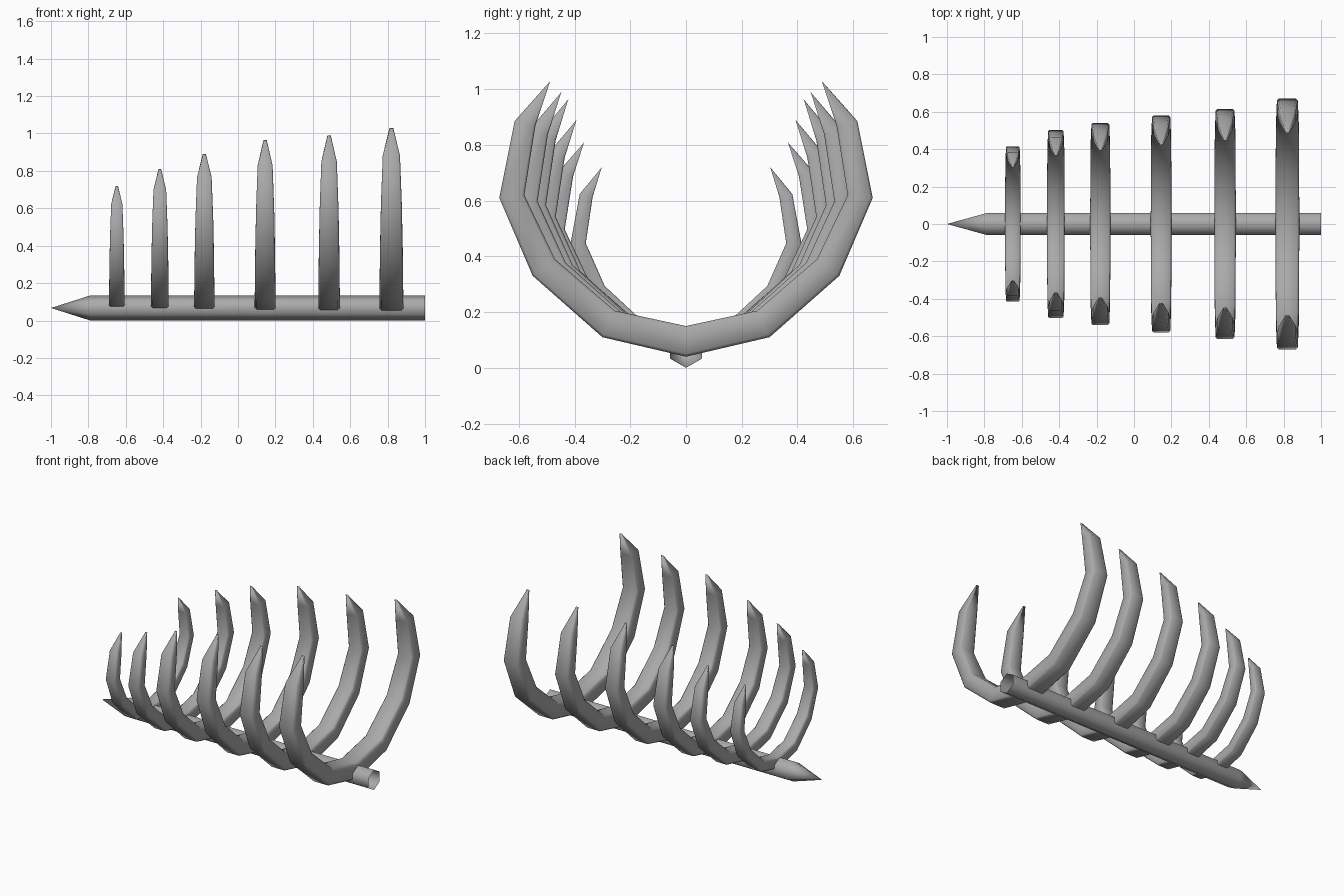
import bpy, bmesh, math

cube = bpy.data.objects.get("Cube")
if cube:
    bpy.data.objects.remove(cube)

bone = bpy.data.materials.new("bone grey")
bone.use_nodes = True
GREY = (0.4, 0.4, 0.4, 1)
bone.diffuse_color = GREY
bone.node_tree.nodes["Principled BSDF"].inputs["Base Color"].default_value = GREY


def loft(name, rings, close_ends):
    """Skin a list of equal-sized rings into one smooth object."""
    bm = bmesh.new()
    loops = [[bm.verts.new(p) for p in ring] for ring in rings]
    for a, b in zip(loops, loops[1:]):
        for i in range(len(a)):
            j = (i + 1) % len(a)
            bm.faces.new((a[i], a[j], b[j], b[i]))
    if close_ends:
        bm.faces.new(loops[0])
        bm.faces.new(loops[-1])
    bmesh.ops.remove_doubles(bm, verts=bm.verts, dist=0.0001)
    bmesh.ops.recalc_face_normals(bm, faces=bm.faces)
    for f in bm.faces:
        f.smooth = True
    mesh = bpy.data.meshes.new(name)
    bm.to_mesh(mesh)
    bm.free()
    mesh.materials.append(bone)
    obj = bpy.data.objects.new(name, mesh)
    bpy.context.collection.objects.link(obj)
    return obj


# Spine: hexagonal tube, open at one end and pointed at the other
def hexagon(x, r):
    return [(x, r * math.sin(k * math.pi / 3), 0.067 + r * math.cos(k * math.pi / 3))
            for k in range(6)]


loft("spine", [hexagon(1, 0.067), hexagon(-0.79, 0.067), hexagon(-1, 0)], False)

# Half rib profile: outer (y, z), inner (y, z), half width
STATIONS = [
    ((0, 0.04), (0, 0.15), 0.064),
    ((0.30, 0.11), (0.255, 0.205), 0.063),
    ((0.55, 0.33), (0.47, 0.39), 0.061),
    ((0.67, 0.61), (0.58, 0.62), 0.056),
    ((0.615, 0.885), (0.54, 0.87), 0.046),
    ((0.495, 1.02), (0.487, 1.03), 0.010),
]
PIVOT = 0.1
# Chamfered box section: (across width, from inner to outer)
CORNERS = [(1, 0.1), (1, 0.9), (0.82, 1), (-0.82, 1)]
SECTION = CORNERS + [(-u, 1 - v) for u, v in CORNERS]


def rib(name, x, sy, sz, sx):
    def ring(station, side):
        (oy, oz), (iy, iz), w = station
        return [(x + u * w * sx,
                 side * sy * (iy + (oy - iy) * v),
                 PIVOT + sz * (iz + (oz - iz) * v - PIVOT)) for u, v in SECTION]
    rings = [ring(s, -1) for s in reversed(STATIONS)]
    rings += [ring(s, 1) for s in STATIONS[1:]]
    loft(name, rings, True)


# Ribs: position, then scale in depth, height and width
RIBS = [
    (-0.648, 0.62, 0.667, 0.65),
    (-0.418, 0.75, 0.763, 0.74),
    (-0.18, 0.806, 0.85, 0.85),
    (0.145, 0.866, 0.93, 0.87),
    (0.487, 0.918, 0.957, 0.9),
    (0.82, 1, 1, 1),
]
for n, spec in enumerate(RIBS, 1):
    rib(f"rib_{n}", *spec)
